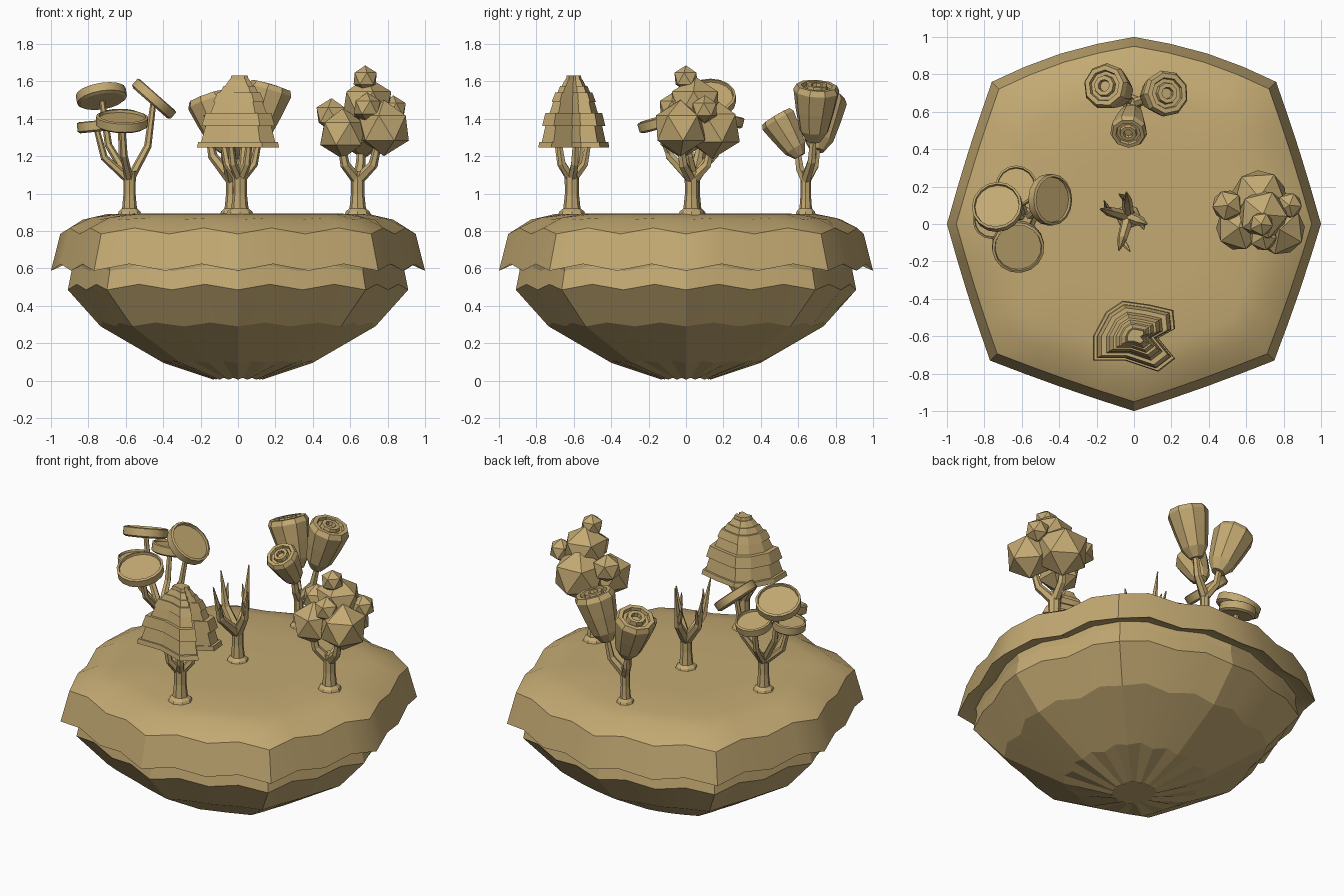
import bpy
import bmesh
from math import cos, sin, pi, radians
from mathutils import Vector, Matrix

default_cube = bpy.data.objects.get("Cube")
if default_cube:
    bpy.data.objects.remove(default_cube, do_unlink=True)

# Single clay colour for everything
clay = bpy.data.materials.new("tan_clay")
clay.use_nodes = True
clay_colour = (0.55, 0.40, 0.17, 1.0)
clay.diffuse_color = clay_colour
clay.node_tree.nodes["Principled BSDF"].inputs["Base Color"].default_value = clay_colour


def finish(name, bm, smooth=None):
    """Turn a bmesh into a named object, optionally smooth below an angle."""
    bmesh.ops.recalc_face_normals(bm, faces=bm.faces)
    mesh = bpy.data.meshes.new(name)
    bm.to_mesh(mesh)
    bm.free()
    mesh.materials.append(clay)
    obj = bpy.data.objects.new(name, mesh)
    bpy.context.collection.objects.link(obj)
    if smooth:
        bpy.ops.object.select_all(action='DESELECT')
        obj.select_set(True)
        bpy.context.view_layer.objects.active = obj
        bpy.ops.object.shade_smooth_by_angle(angle=radians(smooth))
    return obj


def circle(sides):
    return [(cos(2 * pi * i / sides), sin(2 * pi * i / sides)) for i in range(sides)]


def loft(name, outline, profile, matrix=Matrix(), smooth=None):
    """Stack scaled copies of an outline; profile rows are scale, height, wave, flute."""
    bm = bmesh.new()
    rings = []
    for scale, height, *extra in profile:
        wave, flute = extra if extra else (0, 0)
        ring = []
        for i, (x, y) in enumerate(outline):
            side = 1 if i % 2 else -1
            s = scale * (1 + side * flute)
            ring.append(bm.verts.new(matrix @ Vector((x * s, y * s, height + side * wave))))
        rings.append(ring)
    count = len(outline)
    for low, high in zip(rings, rings[1:]):
        for i in range(count):
            j = (i + 1) % count
            bm.faces.new((low[i], low[j], high[j], high[i]))
    bm.faces.new(rings[0])
    bm.faces.new(rings[-1])
    return finish(name, bm, smooth)


def aim(position, direction):
    turn = Vector(direction).to_track_quat('Z', 'Y').to_matrix().to_4x4()
    return Matrix.Translation(position) @ turn


def tube(name, points, radii, sides=7):
    """Tapered tube through a list of points."""
    bm = bmesh.new()
    points = [Vector(p) for p in points]
    rings = []
    for i, (p, r) in enumerate(zip(points, radii)):
        along = points[min(i + 1, len(points) - 1)] - points[max(i - 1, 0)]
        turn = Vector((0, 0, 1)).rotation_difference(along)
        rings.append([bm.verts.new(p + turn @ Vector((x * r, y * r, 0)))
                      for x, y in circle(sides)])
    for low, high in zip(rings, rings[1:]):
        for i in range(sides):
            j = (i + 1) % sides
            bm.faces.new((low[i], low[j], high[j], high[i]))
    bm.faces.new(rings[0])
    bm.faces.new(rings[-1])
    return finish(name, bm)


def trunk(name, x, y, width=1.0):
    heights = (0.87, 0.905, 0.92, 1.0, 1.12)
    radii = (0.075, 0.06, 0.042, 0.034, 0.036)
    tube(name + "_trunk", [(x, y, z) for z in heights], [r * width for r in radii], 8)


def branch(name, x, y, tip, thick=0.022):
    """Branch that leaves the trunk top sideways and then bends upward."""
    start = Vector((x, y, 1.07))
    tip = Vector(tip)
    elbow = start.lerp(tip, 0.75)
    elbow.z = start.z + (tip.z - start.z) * 0.42
    tube(name + "_branch", [start, elbow, tip], [thick * 1.2, thick, thick * 0.75], 6)


# Island outline: eight corners, straight sides wavering, bulging at the back
corners = [(1, 0), (0.76, 0.76), (0, 1), (-0.76, 0.76),
           (-1, 0), (-0.77, -0.73), (0, -1), (0.75, -0.73)]
shore = []
for k, a in enumerate(corners):
    b = corners[(k + 1) % 8]
    for step in range(4):
        t = step / 4
        point = Vector(a).lerp(Vector(b), t)
        bulge = 0.035 if k in (1, 2) else 0.008
        point *= 1 + bulge * sin(pi * t)
        shore.append(point[:])

# Rocky underside, then the overhanging turf layer
loft("island_rock", shore, [
    (0.13, 0.01, 0.005, 0.0), (0.41, 0.10, 0.006, 0.03), (0.75, 0.30, 0.01, 0.02),
    (0.91, 0.50, 0.015, 0.0), (0.89, 0.60, 0.015, 0.0), (0.90, 0.66, 0.0, 0.0)], smooth=8)
loft("island_turf", shore, [
    (0.89, 0.64, 0.01, 0), (0.925, 0.635, 0.015, 0), (1.0, 0.605, 0.018, 0),
    (0.95, 0.80, 0.016, 0), (0.83, 0.865, 0.005, 0), (0.70, 0.89, 0, 0),
    (0.4, 0.894, 0, 0), (0.05, 0.894, 0, 0)], smooth=30)

# Front tree: stepped tiers over an uneven notched outline
trunk("tiered_tree", 0.01, -0.61, 1.1)
for dx, dy in ((0.1, 0.02), (-0.09, 0.05), (-0.05, -0.08), (0.05, -0.07), (0.02, 0.09)):
    branch("tiered_tree", 0.01, -0.61, (0.01 + dx, -0.61 + dy, 1.28))
blob = [(0.21, 0.04), (0.20, 0.14), (0.07, 0.17), (-0.07, 0.19), (-0.16, 0.13),
        (-0.23, 0), (-0.23, -0.13), (-0.06, -0.13), (0.12, -0.19), (0.21, -0.12), (0.12, -0.01)]
tiers = [(1.0, 1.245, 0.97, 1.275), (0.90, 1.275, 0.80, 1.36), (0.89, 1.36, 0.80, 1.43),
         (0.68, 1.43, 0.58, 1.49), (0.62, 1.49, 0.52, 1.54), (0.46, 1.54, 0.38, 1.575),
         (0.34, 1.575, 0.24, 1.61), (0.22, 1.61, 0.20, 1.63)]
steps = []
for wide, bottom, narrow, top in tiers:
    steps += [(wide, bottom), (narrow, top)]
loft("tiered_tree_crown", blob, steps, Matrix.Translation((0.01, -0.6, 0)))

# Right-hand tree in plan: cluster of faceted balls
trunk("ball_tree", 0.64, 0.03, 1.05)
for dx, dy in ((0.11, -0.06), (-0.09, -0.06), (0.02, 0.11)):
    branch("ball_tree", 0.64, 0.03, (0.64 + dx, 0.03 + dy, 1.27), 0.026)
balls = [(0.78, -0.03, 1.35, 0.15), (0.56, -0.02, 1.32, 0.135), (0.67, 0.14, 1.35, 0.165),
         (0.69, 0.05, 1.48, 0.145), (0.68, 0, 1.615, 0.07), (0.50, 0.10, 1.42, 0.09),
         (0.83, 0.10, 1.45, 0.075), (0.69, -0.07, 1.46, 0.08)]
for x, y, z, r in balls:
    bm = bmesh.new()
    bmesh.ops.create_icosphere(bm, subdivisions=1, radius=r,
                               matrix=Matrix.Translation((x, y, z)) @ Matrix.Rotation(x * 9, 4, 'Z'))
    finish("ball_tree_foliage", bm)

# Back tree: cups with concentric ridges on top
trunk("cup_tree", -0.01, 0.64, 0.8)
cup_profile = [(0.04, 0), (0.08, 0.06), (0.105, 0.17), (0.125, 0.28), (0.11, 0.31),
               (0.085, 0.31), (0.08, 0.29), (0.06, 0.29), (0.055, 0.315),
               (0.032, 0.315), (0.028, 0.29)]
cups = [((-0.06, 0.70, 1.23), (-0.10, 0.04, 0.29), 1.0),
        ((0.09, 0.68, 1.28), (0.09, 0.02, 0.30), 1.0),
        ((-0.01, 0.61, 1.2), (-0.02, -0.12, 0.20), 0.8)]
for base, axis, size in cups:
    branch("cup_tree", -0.01, 0.64, Vector(base) + Vector(axis) * 0.1, 0.024)
    loft("cup_tree_bloom", circle(9), cup_profile, aim(base, axis) @ Matrix.Scale(size, 4))

# Left-hand tree in plan: tilted discs with raised rims
trunk("disc_tree", -0.58, 0.03, 0.95)
disc_profile = [(0.88, -0.03), (1.0, -0.02), (1.0, 0.025), (0.9, 0.03), (0.88, 0.015)]
discs = [((-0.73, 0.09, 1.52), (-0.15, 0.35, 0.9), 0.135),
         ((-0.45, 0.13, 1.505), (0.66, 0, 0.75), 0.137),
         ((-0.62, -0.12, 1.385), (0.03, -0.27, 0.95), 0.14),
         ((-0.63, 0.20, 1.40), (0, 0.25, 1), 0.11),
         ((-0.76, 0.02, 1.36), (-0.1, 0, 1), 0.1)]
for centre, normal, radius in discs:
    branch("disc_tree", -0.58, 0.03, centre, 0.02)
    loft("disc_tree_cap", circle(16), [(s * radius, h) for s, h in disc_profile],
         aim(centre, normal), 30)

# Centre tree: bare forked limbs with twigs
trunk("bare_tree", -0.03, 0.04)
limbs = [(-0.18, 0.08, 1.42), (-0.04, 0.17, 1.46), (0.07, 0, 1.38), (-0.08, -0.14, 1.42)]
root = Vector((-0.03, 0.04, 1.07))
for k, tip in enumerate(limbs):
    tip = Vector(tip)
    elbow = root.lerp(tip, 0.7)
    elbow.z = 1.2
    tube("bare_tree_limb", [root, elbow, tip], [0.034, 0.026, 0.004], 6)
    swing = Matrix.Rotation(0.9 if k % 2 else -0.9, 3, 'Z') @ (tip - root)
    twig = elbow + Vector((swing.x * 0.4, swing.y * 0.4, 0.13))
    tube("bare_tree_twig", [elbow, elbow.lerp(twig, 0.5), twig], [0.018, 0.014, 0.003], 5)
